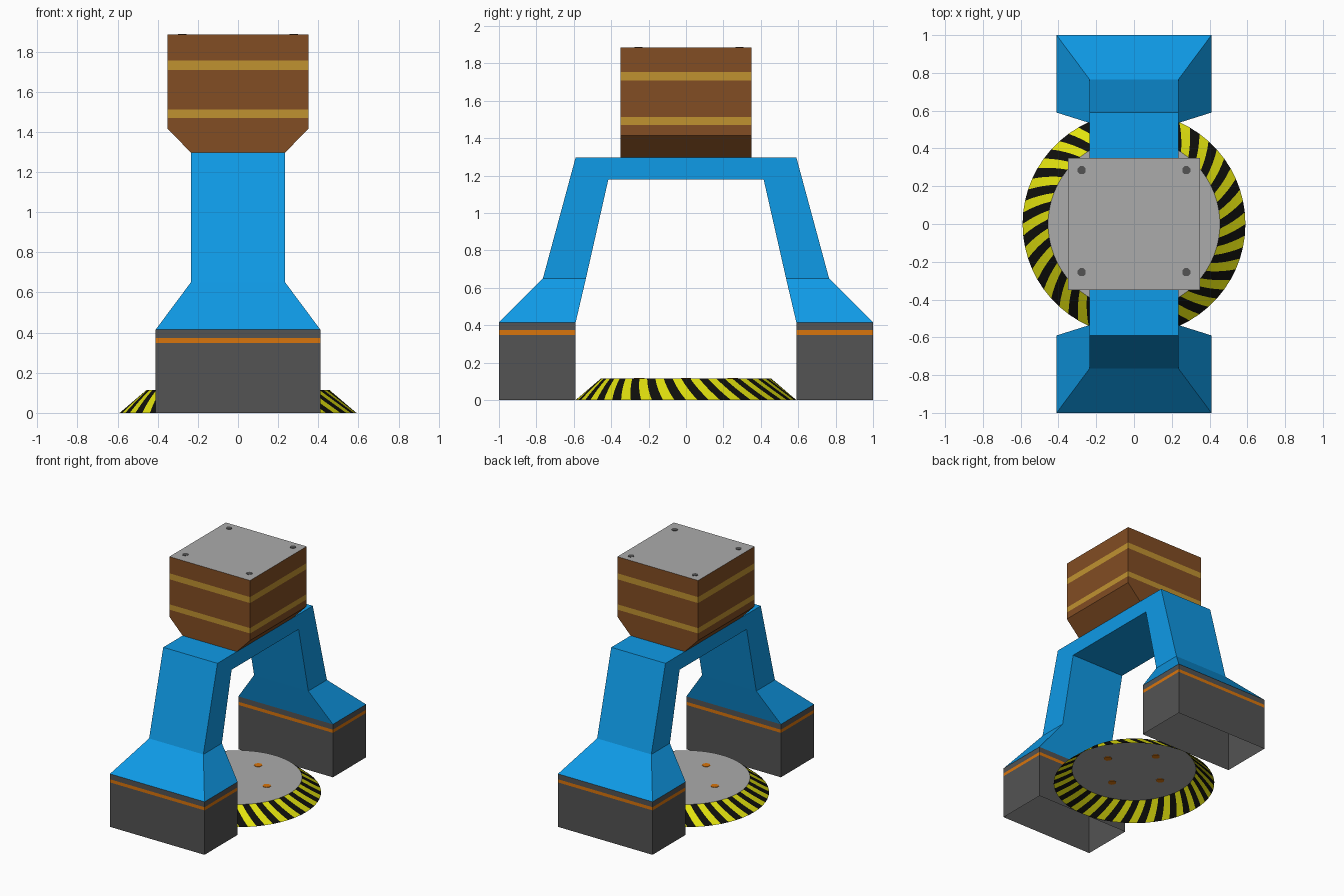
import bpy, bmesh, math

if "Cube" in bpy.data.objects:
    bpy.data.objects.remove(bpy.data.objects["Cube"])


def material(name, r, g, b):
    lin = [((c / 255 + 0.055) / 1.055) ** 2.4 if c > 10 else c / 255 / 12.92 for c in (r, g, b)]
    m = bpy.data.materials.new(name)
    m.diffuse_color = (*lin, 1)
    m.use_nodes = True
    m.node_tree.nodes["Principled BSDF"].inputs["Base Color"].default_value = m.diffuse_color
    return m


BLUE = material("blue", 15, 155, 232)
BROWN = material("brown", 130, 77, 35)
OCHRE = material("ochre", 192, 146, 48)
DARK = material("dark_grey", 83, 83, 83)
ORANGE = material("orange", 217, 117, 12)
YELLOW = material("yellow", 228, 228, 14)
BLACK = material("black", 15, 15, 12)
LIGHT = material("light_grey", 171, 171, 171)


def loft(name, rings, mats, rule, cap_end=False, cap_mat=0):
    """Skin closed rings of points; rule(ring, segment) picks the material."""
    bm = bmesh.new()
    loops = [[bm.verts.new(p) for p in ring] for ring in rings]
    n = len(rings[0])
    for i in range(len(loops) - 1):
        a, b = loops[i], loops[i + 1]
        for j in range(n):
            k = (j + 1) % n
            bm.faces.new((a[j], a[k], b[k], b[j])).material_index = rule(i, j)
    if cap_end:
        bm.faces.new(loops[-1]).material_index = cap_mat
    bmesh.ops.recalc_face_normals(bm, faces=bm.faces)
    me = bpy.data.meshes.new(name)
    bm.to_mesh(me)
    bm.free()
    for m in mats:
        me.materials.append(m)
    ob = bpy.data.objects.new(name, me)
    bpy.context.collection.objects.link(ob)
    return ob


def rect(hx, y0, y1, z):
    return [(-hx, y0, z), (hx, y0, z), (hx, y1, z), (-hx, y1, z)]


def circle(r, z, n, turn=0, cx=0, cy=0):
    return [(cx + r * math.cos(turn + 2 * math.pi * j / n),
             cy + r * math.sin(turn + 2 * math.pi * j / n), z) for j in range(n)]


# Feet: hollow boxes, open below, with an orange band
for name, y0, y1 in (("front_foot", -1.0, -0.59), ("back_foot", 0.59, 1.0)):
    loft(name, [rect(0.41, y0, y1, z) for z in (0, 0.348, 0.373, 0.415)],
         [DARK, ORANGE], lambda i, j: 1 if i == 1 else 0)

# Arch: flared ankles, leaning legs and the cross beam (half-width, outer y,z, inner y,z)
half = [(0.41, 1.0, 0.415, 0.59, 0.415),
        (0.235, 0.765, 0.65, 0.535, 0.65),
        (0.235, 0.59, 1.297, 0.415, 1.18)]
sections = [(s, sec) for s, secs in ((-1, half), (1, half[::-1])) for sec in secs]
loft("arch", [[(-w, s * yo, zo), (w, s * yo, zo), (w, s * yi, zi), (-w, s * yi, zi)]
              for s, (w, yo, zo, yi, zi) in sections], [BLUE], lambda i, j: 0)

# Crate: tapered below, two ochre bands, grey top
levels = [(0.235, 1.297), (0.35, 1.415), (0.35, 1.47), (0.35, 1.512),
          (0.35, 1.708), (0.35, 1.755), (0.35, 1.885)]
loft("crate", [rect(hx, -0.35, 0.35, z) for hx, z in levels],
     [BROWN, OCHRE, LIGHT], lambda i, j: 1 if i in (2, 4) else 0, True, 2)

# Crate top bolts: thin plates
for x in (-0.277, 0.277):
    for y in (-0.255, 0.285):
        loft("crate_bolt", [circle(0.023, z, 8, 0.39, x, y) for z in (1.885, 1.888)],
             [DARK], lambda i, j: 0, True)

# Base plate: sloping rim with swirled hazard stripes, flat grey top, open below
N, STEPS = 60, 4
rings = []
for i in range(STEPS + 1):
    t = i / STEPS
    rings.append(circle(0.59 - 0.135 * t, 0.115 * t, N, -0.16 * t))
loft("base_plate", rings, [YELLOW, BLACK, LIGHT], lambda i, j: j % 2, True, 2)

# Base plate marks, showing on both sides of the sheet
for k in range(4):
    a = k * math.pi / 2
    x, y = 0.25 * math.cos(a), 0.25 * math.sin(a)
    for z in (0.112, 0.118):
        loft("base_mark", [circle(0.03, zz, 8, 0.39, x, y) for zz in (0.115, z)],
             [ORANGE], lambda i, j: 0, True)
